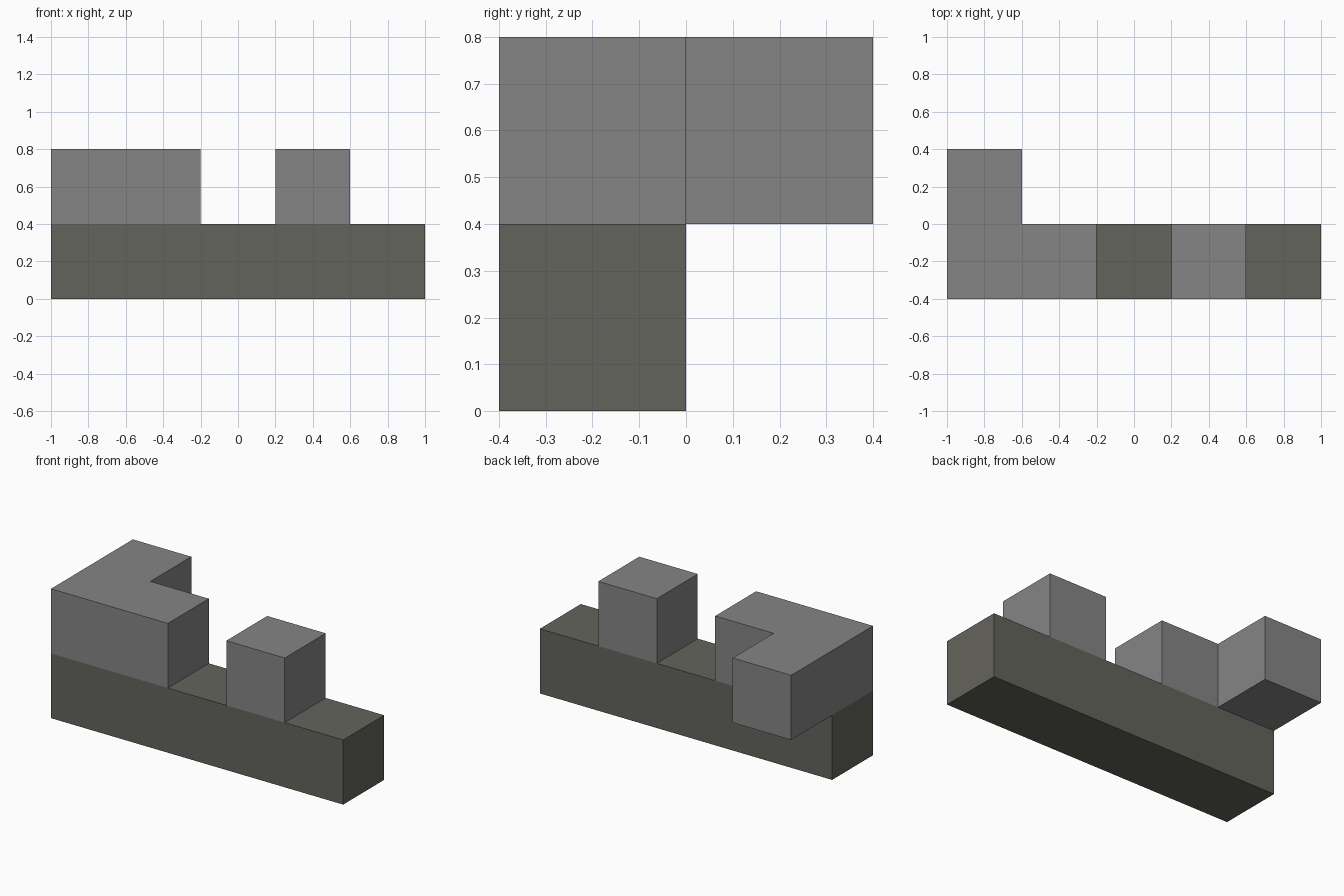
import bpy
import bmesh

default = bpy.data.objects.get("Cube")
if default:
    bpy.data.objects.remove(default, do_unlink=True)


def material(name, rgb):
    mat = bpy.data.materials.new(name)
    mat.use_nodes = True
    color = (*rgb, 1.0)
    mat.diffuse_color = color
    mat.node_tree.nodes["Principled BSDF"].inputs["Base Color"].default_value = color
    return mat


def prism(name, outline, bottom, height, mat):
    """Extrude a flat outline straight up into a solid block."""
    bm = bmesh.new()
    face = bm.faces.new([bm.verts.new((x, y, bottom)) for x, y in outline])
    top = bmesh.ops.extrude_face_region(bm, geom=[face], use_keep_orig=True)
    raised = [v for v in top["geom"] if isinstance(v, bmesh.types.BMVert)]
    bmesh.ops.translate(bm, verts=raised, vec=(0, 0, height))
    bmesh.ops.recalc_face_normals(bm, faces=bm.faces)
    mesh = bpy.data.meshes.new(name)
    bm.to_mesh(mesh)
    bm.free()
    mesh.materials.append(mat)
    obj = bpy.data.objects.new(name, mesh)
    bpy.context.collection.objects.link(obj)
    return obj


def rectangle(x0, x1, y0, y1):
    return [(x0, y0), (x1, y0), (x1, y1), (x0, y1)]


UNIT = 0.4
olive_grey = material("olive grey", (0.127, 0.127, 0.107))
mid_grey = material("mid grey", (0.235, 0.235, 0.235))

# Long base beam
prism("base_beam", rectangle(-1, 1, -UNIT, 0), 0, UNIT, olive_grey)

# L-shaped block overhanging the back of the beam
corner = [(-1, -UNIT), (-0.2, -UNIT), (-0.2, 0), (-0.6, 0), (-0.6, UNIT), (-1, UNIT)]
prism("corner_block", corner, UNIT, UNIT, mid_grey)

# Single cube standing on the beam
prism("single_block", rectangle(0.2, 0.6, -UNIT, 0), UNIT, UNIT, mid_grey)
